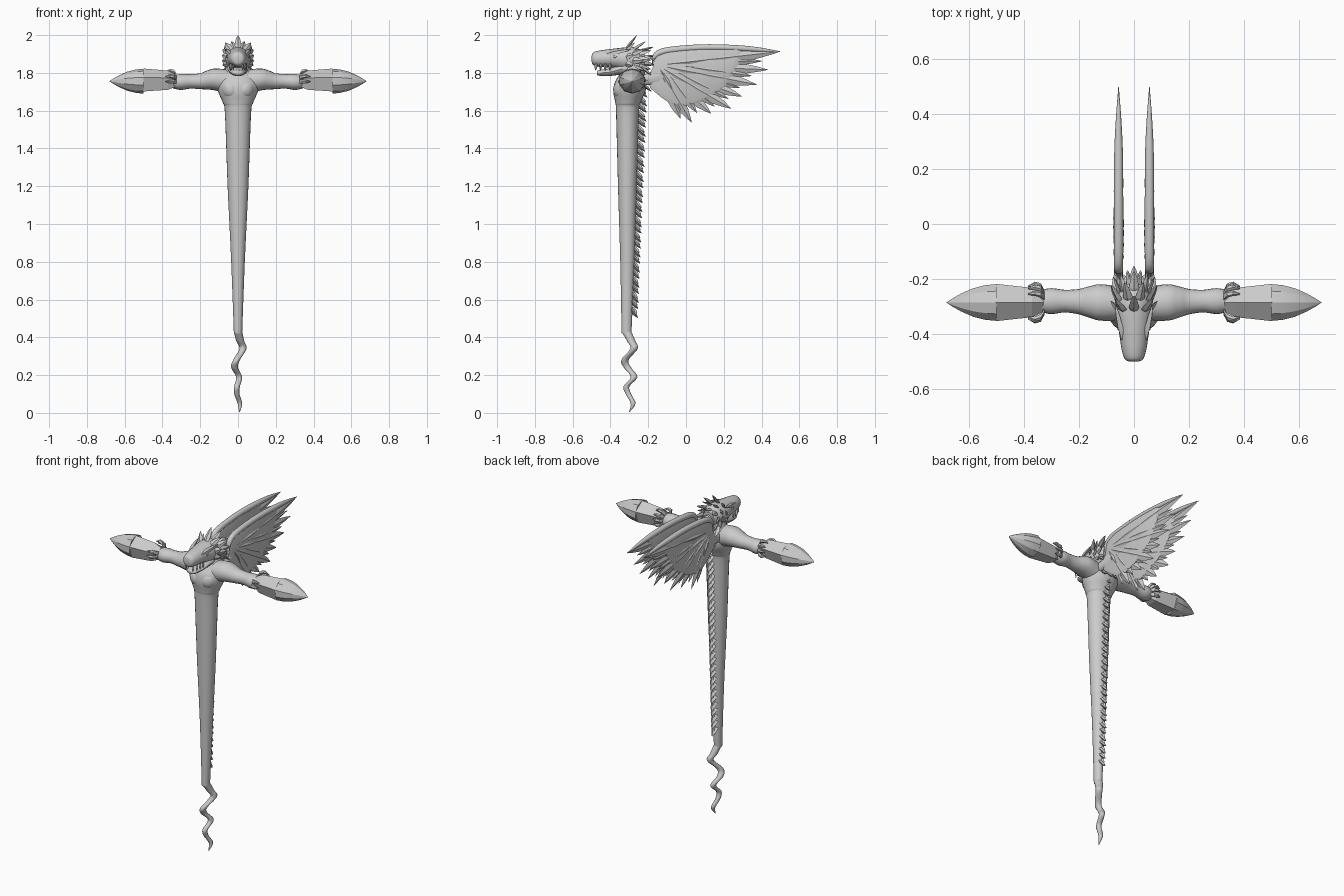
import bpy, bmesh, math
from mathutils import Vector

if "Cube" in bpy.data.objects:
    bpy.data.objects.remove(bpy.data.objects["Cube"])

grey = bpy.data.materials.new("stone grey")
grey.diffuse_color = (0.6, 0.6, 0.6, 1)
grey.use_nodes = True
grey.node_tree.nodes["Principled BSDF"].inputs["Base Color"].default_value = grey.diffuse_color


def finish(bm, name, angle=40):
    bmesh.ops.recalc_face_normals(bm, faces=bm.faces)
    me = bpy.data.meshes.new(name)
    bm.to_mesh(me)
    bm.free()
    ob = bpy.data.objects.new(name, me)
    bpy.context.collection.objects.link(ob)
    me.materials.append(grey)
    if angle:
        bpy.ops.object.select_all(action='DESELECT')
        ob.select_set(True)
        bpy.context.view_layer.objects.active = ob
        bpy.ops.object.shade_smooth_by_angle(angle=math.radians(angle))
    return ob


def mirrored(ob):
    m = ob.modifiers.new("mirror", 'MIRROR')
    m.use_mirror_merge = False
    return ob


def spline(pts, sub):
    """Catmull-Rom interpolation of tuples."""
    out = []
    for i in range(len(pts) - 1):
        p0, p1, p2, p3 = (pts[max(0, min(len(pts) - 1, i + k))] for k in (-1, 0, 1, 2))
        for s in range(sub):
            t = s / sub
            out.append([0.5 * (2 * b + (c - a) * t + (2 * a - 5 * b + 4 * c - d) * t * t
                               + (3 * b - a - 3 * c + d) * t ** 3)
                        for a, b, c, d in zip(p0, p1, p2, p3)])
    return out + [list(pts[-1])]


def skin(bm, rings):
    rings = [[bm.verts.new(p) for p in r] for r in rings]
    n = len(rings[0])
    for a, b in zip(rings, rings[1:]):
        for i in range(n):
            bm.faces.new((a[i], a[(i + 1) % n], b[(i + 1) % n], b[i]))
    bm.faces.new(rings[0])
    bm.faces.new(rings[-1])


def loft(name, axis, sections, sides=20, sub=4, angle=40, start=0.0):
    """Elliptical rings (position, centre 1, centre 2, radius 1, radius 2) along an axis."""
    bm = bmesh.new()
    rings = []
    for p, c1, c2, r1, r2 in (spline(sections, sub) if sub > 1 else sections):
        ring = []
        for i in range(sides):
            a = start + math.tau * i / sides
            u, v = c1 + r1 * math.cos(a), c2 + r2 * math.sin(a)
            ring.append({'x': (p, u, v), 'y': (u, p, v), 'z': (u, v, p)}[axis])
        rings.append(ring)
    skin(bm, rings)
    return finish(bm, name, angle)


def leaf(bm, base, tip, width, thick, normal):
    """Pointed feather or scale with a diamond section."""
    base, tip = Vector(base), Vector(tip)
    side = (tip - base).cross(Vector(normal)).normalized()
    up = side.cross(tip - base).normalized()
    rings = []
    for t, w in ((0, .55), (.35, 1), (.7, .72), (.88, .35), (1, .02)):
        c = base.lerp(tip, t)
        rings.append([c + side * width * w, c + up * thick * w,
                      c - side * width * w, c - up * thick * w])
    skin(bm, rings)


# Long body with chest and neck
body = [(.42, 0, -.315, .022, .026), (.8, 0, -.31, .036, .038), (1.2, 0, -.31, .055, .05),
        (1.58, 0, -.31, .069, .06), (1.64, 0, -.308, .08, .066), (1.7, 0, -.3, .105, .085),
        (1.75, 0, -.295, .115, .082), (1.79, 0, -.285, .09, .068), (1.83, 0, -.275, .062, .058),
        (1.88, 0, -.275, .055, .05)]
loft("body", 'z', body, 24, 5)

# Wavy tail end
loft("tail", 'z', [(.005, .008, -.3, .002, .002), (.05, .01, -.28, .012, .013),
                   (.1, -.006, -.305, .014, .015), (.14, -.005, -.315, .015, .016),
                   (.19, .006, -.275, .016, .018), (.24, -.018, -.31, .018, .02),
                   (.28, -.008, -.323, .018, .02), (.34, .026, -.275, .019, .02),
                   (.38, .012, -.29, .021, .023), (.43, 0, -.315, .0225, .0265)], 14, 5)

# Chest muscles
mirrored(loft("chest_muscle", 'x', [(.003, -.35, 1.705, .02, .03), (.03, -.352, 1.71, .034, .044),
                                   (.07, -.338, 1.715, .034, .042), (.105, -.31, 1.73, .01, .015)]))

# Arms with shoulder and forearm bulges
mirrored(loft("arm", 'x', [(.03, -.29, 1.75, .06, .065), (.12, -.285, 1.765, .066, .058),
                           (.165, -.283, 1.762, .056, .05), (.2, -.282, 1.756, .046, .042),
                           (.25, -.28, 1.755, .041, .038), (.3, -.28, 1.752, .047, .042),
                           (.335, -.28, 1.752, .04, .036), (.36, -.283, 1.755, .03, .03)]))

# Five-sided gauntlet and its pointed spearhead
cy, cz = -.285, 1.756
mirrored(loft("gauntlet", 'x', [(.328, cy, cz, .036, .036), (.37, cy, cz, .056, .056),
                                (.5, cy, cz, .071, .067), (.503, cy, cz, .06, .06)],
              5, 1, 0, math.pi / 2))
mirrored(loft("spearhead", 'x', [(.5, cy, cz, .07, .066), (.54, cy, cz, .066, .062),
                                 (.585, cy, cz, .054, .051), (.63, cy, cz, .033, .031),
                                 (.66, cy, cz, .015, .014), (.68, cy, cz, .001, .001)],
              10, 1, 20, math.pi / 2))

# Clawed fingers gripping the gauntlet
bm = bmesh.new()
for deg in (5, 32, 59, 155, 182, 335):
    d = Vector((0, math.cos(math.radians(deg)), math.sin(math.radians(deg))))
    path = [(.325, .034, .011), (.338, .058, .012), (.36, .066, .01), (.385, .059, .002)]
    t = Vector((0, -d.z, d.y))
    rings = []
    for x, r, w in path:
        c = Vector((x, cy, cz)) + d * r
        rings.append([c + (d * math.cos(k * math.pi / 3) + t * math.sin(k * math.pi / 3)) * w
                      for k in range(6)])
    skin(bm, rings)
mirrored(finish(bm, "fingers"))

# Skull with blunt snout, and lower jaw
loft("head", 'y', [(-.5, 0, 1.875, .012, .012), (-.492, 0, 1.875, .032, .033),
                   (-.46, 0, 1.875, .044, .043), (-.41, 0, 1.877, .052, .048),
                   (-.36, 0, 1.876, .06, .055), (-.32, 0, 1.872, .066, .063),
                   (-.27, 0, 1.868, .062, .068), (-.22, 0, 1.865, .04, .045)], 20, 4)
loft("jaw", 'y', [(-.472, 0, 1.8, .012, .008), (-.46, 0, 1.8, .03, .015),
                  (-.41, 0, 1.803, .042, .02), (-.36, 0, 1.815, .052, .026),
                  (-.3, 0, 1.83, .056, .035), (-.26, 0, 1.84, .03, .03)], 16, 3)

# Teeth, brow ridges and eyes
bm = bmesh.new()
for y, x in ((-.475, .026), (-.45, .036), (-.425, .041), (-.4, .044)):
    leaf(bm, (x, y, 1.85), (x * .95, y - .004, 1.812), .008, .006, (1, 0, 0))
leaf(bm, (.04, -.42, 1.897), (.068, -.29, 1.925), .014, .012, (1, 0, 1))
mirrored(finish(bm, "teeth_and_brows"))
mirrored(loft("eye", 'x', [(.045, -.375, 1.887, .012, .01), (.059, -.375, 1.887, .009, .007),
                           (.062, -.375, 1.887, .001, .001)], 10, 1))

# Crown of swept-back feathers around the head: base y, tip y, reach, count
bm = bmesh.new()
for y0, y1, reach, count, spread in ((-.325, -.26, .137, 7, 105), (-.295, -.205, .11, 8, 125),
                                     (-.265, -.17, .075, 7, 125), (-.245, -.152, .03, 5, 130)):
    for i in range(count):
        a = math.radians(spread * (2 * i / (count - 1) - 1))
        d = Vector((math.sin(a), 0, math.cos(a)))
        r = min(reach, .085 + .052 * max(0, math.cos(a)) ** 2)
        base = Vector((0, y0, 1.865)) + d * min(.052, reach * .6)
        tip = Vector((0, y1 - .02 * abs(math.sin(a)), 1.863)) + d * r
        leaf(bm, base, tip, .018, .008, d + Vector((0, .3, 0)))
# Nape feathers hanging below the crown
for z, n, w in ((1.83, 4, .055), (1.785, 3, .05), (1.745, 3, .035)):
    for i in range(n):
        x = w * (2 * i / (n - 1) - 1)
        leaf(bm, (x, -.235, z), (x * 1.25, -.18, z - .045), .02, .008, (x * 4, 1, .5))
finish(bm, "crown_feathers", 0)

# Row of scales down the spine
bm = bmesh.new()
count = 30
for i in range(count):
    z = 1.71 - i * (1.71 - .55) / (count - 1)
    f = (z - .42) / 1.2
    back = -.29 + .036 * f
    long = .04 + .008 * (i % 2)
    leaf(bm, (0, back - .014, z + .012), (0, back + .03 + .016 * f, z - long),
         .02, .012, (0, 1, .6))
    leaf(bm, (0, back - .012, z + .008), (0, back + .026 + .014 * f, z - long * .5),
         .016, .007, (1, 0, 0))
finish(bm, "spine_scales", 0)

# Wings: thin blade, thick leading edge and fanned feathers
wx = .056
outline = [(-.19, 1.72), (-.2, 1.78), (-.175, 1.83), (-.165, 1.895), (-.1, 1.925), (.1, 1.945),
           (.3, 1.938), (.29, 1.87), (.25, 1.79), (.21, 1.73), (.14, 1.68), (.07, 1.645),
           (0, 1.625), (-.07, 1.63), (-.13, 1.67)]
bm = bmesh.new()
mid = Vector((wx, .02, 1.8))
rings = []
for dx, s in ((-.013, .9), (-.006, 1), (.006, 1), (.013, .9)):
    rings.append([(wx + dx, mid.y + (y - mid.y) * s, mid.z + (z - mid.z) * s) for y, z in outline])
skin(bm, rings)
mirrored(finish(bm, "wing_blade"))

mirrored(loft("wing_leading_edge", 'y', [(-.18, wx, 1.85, .012, .02), (-.165, wx, 1.89, .016, .02),
                                         (-.1, wx, 1.918, .017, .018), (.08, wx, 1.934, .017, .017),
                                         (.25, wx, 1.932, .016, .016), (.38, wx, 1.924, .01, .012),
                                         (.497, wx, 1.913, .001, .002)], 12, 4))
mirrored(loft("wing_root", 'y', [(-.27, .05, 1.755, .025, .03), (-.21, wx, 1.765, .018, .03),
                                 (-.14, wx, 1.78, .015, .045), (-.08, wx, 1.79, .01, .03)], 12, 3))

tips = [(.497, 1.913), (.434, 1.817), (.375, 1.738), (.296, 1.675), (.238, 1.611),
        (.132, 1.585), (.03, 1.537), (-.03, 1.56)]
hub = Vector((wx, -.15, 1.84))
bm = bmesh.new()
for i, (y, z) in enumerate(tips):
    tip = Vector((wx, y, z))
    off = Vector((.004 * (-1) ** i, 0, 0))
    leaf(bm, hub.lerp(tip, .3) + off, tip, .036 if i < 6 else .03, .014, (1, 0, 0))
    # secondary feather between neighbours
    if i < len(tips) - 1:
        nxt = Vector((wx, *tips[i + 1]))
        leaf(bm, hub.lerp(tip, .25) - off, hub.lerp((tip + nxt) / 2, .9),
             .03, .015, (1, 0, 0))
    # short covert feather
    leaf(bm, hub.lerp(tip, .08) + off, hub.lerp(tip, .6), .03, .017, (1, 0, 0))
mirrored(finish(bm, "wing_feathers", 25))
